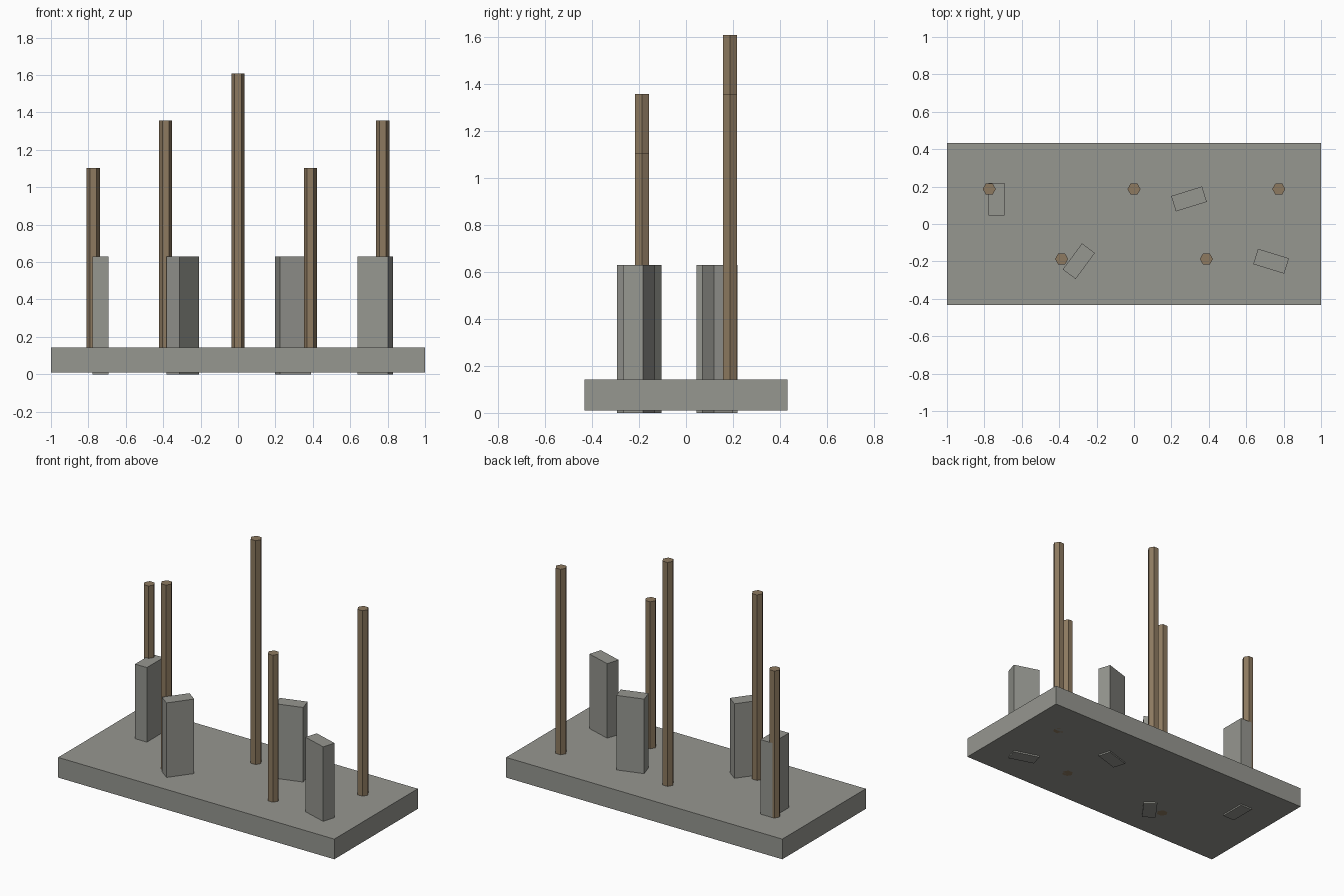
import bpy, math

if "Cube" in bpy.data.objects:
    bpy.data.objects.remove(bpy.data.objects["Cube"])


def material(name, color):
    m = bpy.data.materials.new(name)
    m.diffuse_color = (*color, 1)
    m.use_nodes = True
    m.node_tree.nodes["Principled BSDF"].inputs["Base Color"].default_value = m.diffuse_color
    return m


stone = material("grey stone", (0.305, 0.308, 0.28))
wood = material("brown wood", (0.27, 0.195, 0.118))


def prism(name, outline, z0, z1, mat, loc=(0, 0), angle=0):
    """Extrude a flat outline straight up from z0 to z1."""
    n = len(outline)
    verts = [(x, y, z) for z in (z0, z1) for x, y in outline]
    faces = [tuple(reversed(range(n))), tuple(range(n, 2 * n))]
    faces += [(i, (i + 1) % n, n + (i + 1) % n, n + i) for i in range(n)]
    mesh = bpy.data.meshes.new(name)
    mesh.from_pydata(verts, [], faces)
    mesh.materials.append(mat)
    ob = bpy.data.objects.new(name, mesh)
    ob.location = (*loc, 0)
    ob.rotation_euler.z = math.radians(angle)
    bpy.context.collection.objects.link(ob)
    return ob


def rect(w, d):
    return [(-w / 2, -d / 2), (w / 2, -d / 2), (w / 2, d / 2), (-w / 2, d / 2)]


# Base slab
prism("base_slab", rect(2, 0.864), 0.01, 0.142, stone)

# Hexagonal poles, zigzagging along the base
hexagon = [(0.035 * math.cos(i * math.pi / 3), 0.035 * math.sin(i * math.pi / 3))
           for i in range(6)]
for i, top in enumerate((1.104, 1.356, 1.608, 1.104, 1.356)):
    y = 0.187 if i % 2 == 0 else -0.187
    prism(f"pole_{i + 1}", hexagon, 0.01, top, wood, ((i - 2) * 0.387, y))

# Upright stone blocks, each turned differently, passing through the slab
blocks = [(-0.735, 0.132, 90), (-0.295, -0.199, 53.5),
          (0.294, 0.134, 17.2), (0.733, -0.199, -17.2)]
for i, (x, y, angle) in enumerate(blocks):
    prism(f"stone_block_{i + 1}", rect(0.173, 0.086), 0, 0.63, stone, (x, y), angle)
